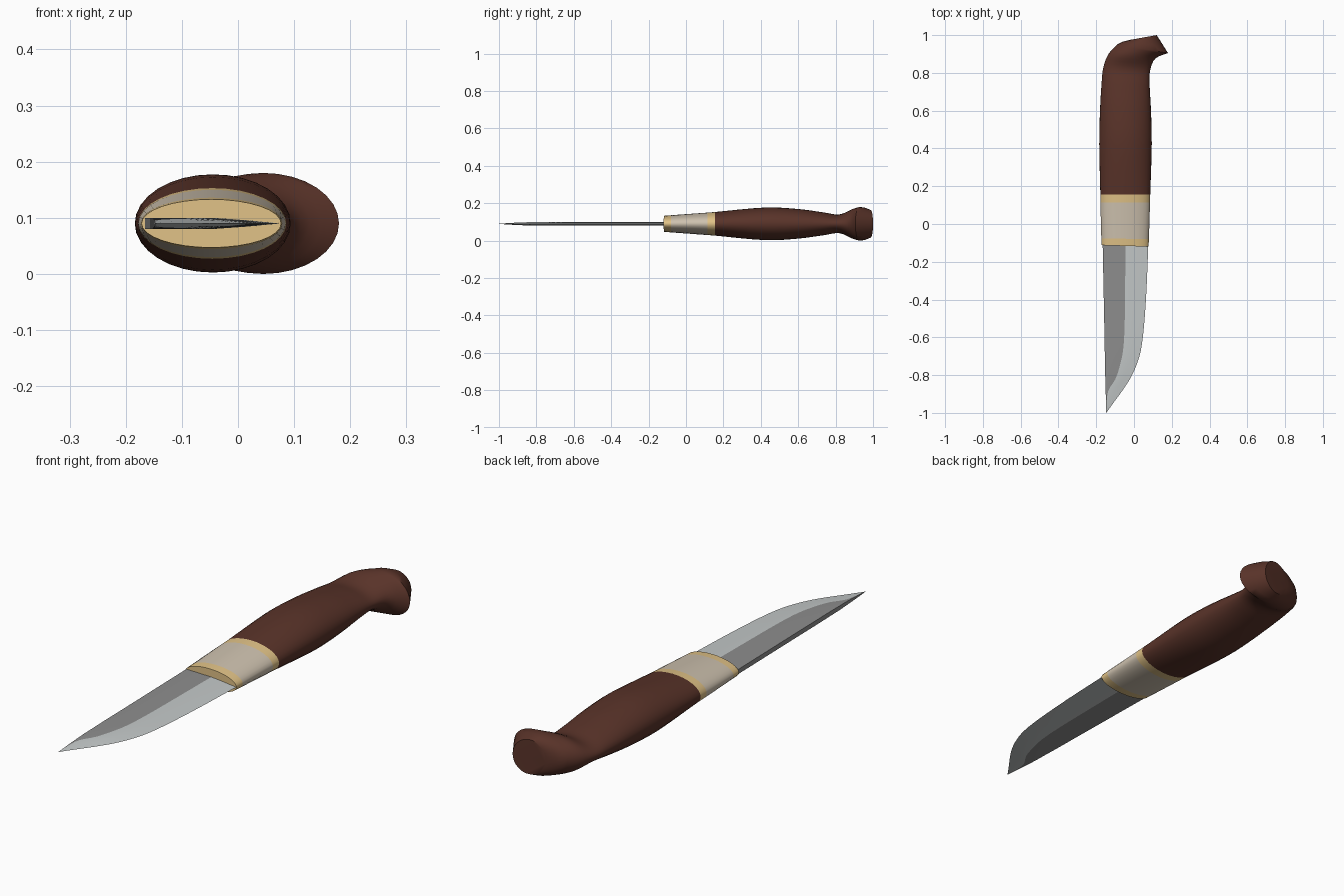
import bpy
from math import cos, sin, pi, radians

MID = 0.09   # height of the knife's centre plane
SIDES = 32

cube = bpy.data.objects.get("Cube")
if cube:
    bpy.data.objects.remove(cube, do_unlink=True)


def material(name, rgb):
    m = bpy.data.materials.new(name)
    m.use_nodes = True
    m.diffuse_color = (*rgb, 1)
    m.node_tree.nodes["Principled BSDF"].inputs["Base Color"].default_value = (*rgb, 1)
    return m


wood = material("red_brown_wood", (0.10, 0.033, 0.022))
bone = material("pale_bone", (0.62, 0.54, 0.43))
brass = material("pale_brass", (0.75, 0.54, 0.24))
steel = material("steel", (0.27, 0.27, 0.27))
bright = material("bright_steel", (0.55, 0.58, 0.58))


def build(name, verts, faces, mats, angle=40):
    mesh = bpy.data.meshes.new(name)
    mesh.from_pydata(verts, [], faces)
    for m in mats:
        mesh.materials.append(m)
    obj = bpy.data.objects.new(name, mesh)
    bpy.context.collection.objects.link(obj)
    bpy.ops.object.select_all(action="DESELECT")
    obj.select_set(True)
    bpy.context.view_layer.objects.active = obj
    bpy.ops.object.mode_set(mode="EDIT")
    bpy.ops.mesh.select_all(action="SELECT")
    bpy.ops.mesh.normals_make_consistent(inside=False)
    bpy.ops.object.mode_set(mode="OBJECT")
    bpy.ops.object.shade_smooth_by_angle(angle=radians(angle))
    return obj


def skin(rings):
    """Quads between equal rings, with a cap at each end."""
    n = len(rings[0])
    verts = [v for ring in rings for v in ring]
    faces = [(r * n + i, r * n + (i + 1) % n, (r + 1) * n + (i + 1) % n, (r + 1) * n + i)
             for r in range(len(rings) - 1) for i in range(n)]
    faces += [tuple(range(n)), tuple(range(len(verts) - n, len(verts)))]
    return verts, faces


def oval(row):
    """Elliptical section from a left edge point, a right edge point and a half height."""
    xl, yl, xr, yr, h = row
    ring = []
    for i in range(SIDES):
        a = 2 * pi * i / SIDES
        t = (1 + cos(a)) / 2
        ring.append((xl + (xr - xl) * t, yl + (yr - yl) * t, MID + h * sin(a)))
    return ring


def smooth_rows(rows, steps=4):
    """Catmull-Rom interpolation between section rows."""
    p = [rows[0]] + rows + [rows[-1]]
    out = []
    for k in range(1, len(p) - 2):
        for s in range(steps):
            t = s / steps
            out.append([b + 0.5 * t * (c - a + t * (2 * a - 5 * b + 4 * c - d + t * (3 * (b - c) + d - a)))
                        for a, b, c, d in zip(p[k - 1], p[k], p[k + 1], p[k + 2])])
    return out + [rows[-1]]


# Handle with hooked pommel
handle_rows = [
    (-0.178, 0.155, 0.086, 0.155, 0.063),
    (-0.184, 0.42, 0.094, 0.42, 0.087),
    (-0.180, 0.60, 0.090, 0.60, 0.079),
    (-0.172, 0.74, 0.083, 0.73, 0.061),
    (-0.162, 0.83, 0.085, 0.81, 0.050),
    (-0.135, 0.90, 0.112, 0.875, 0.078),
    (-0.090, 0.95, 0.180, 0.905, 0.090),
]
end_rows = [(-0.06, 0.965, 0.155, 0.945, 0.087), (-0.02, 0.975, 0.12, 1.0, 0.074)]
build("handle", *skin([oval(r) for r in smooth_rows(handle_rows) + end_rows]), [wood], 50)

# Collar of bone between two brass rings
collar = [(-0.172, -0.112, 0.077, -0.12, 0.043), (-0.173, -0.076, 0.079, -0.08, 0.046),
          (-0.178, 0.115, 0.085, 0.115, 0.060), (-0.178, 0.155, 0.086, 0.155, 0.063)]
for name, mat, a, b in zip(("front_ring", "collar", "rear_ring"), (brass, bone, brass),
                           collar, collar[1:]):
    build(name, *skin([oval(a), oval(b)]), [mat])

# Blade: rows of y, spine x, bevel line x, edge x, half thickness
blade_rows = [
    (-0.10, -0.166, -0.045, 0.076, 0.0100),
    (-0.35, -0.161, -0.047, 0.066, 0.0100),
    (-0.55, -0.157, -0.050, 0.052, 0.0100),
    (-0.67, -0.155, -0.058, 0.036, 0.0100),
    (-0.75, -0.153, -0.075, 0.012, 0.0097),
    (-0.82, -0.152, -0.098, -0.021, 0.0090),
    (-0.88, -0.150, -0.135, -0.060, 0.0075),
    (-0.94, -0.149, -0.145, -0.104, 0.0045),
    (-1.00, -0.148, -0.1475, -0.147, 0.0006),
]


def blade_ring(row):
    y, spine, bevel, edge, h = row
    half = (bevel + edge) / 2
    top = [(spine, h), (bevel, h), (half, 0.58 * h)]
    outline = top + [(edge, 0)] + [(x, -z) for x, z in reversed(top)]
    return [(x, y, MID + z) for x, z in outline]


blade = build("blade", *skin([blade_ring(r) for r in smooth_rows(blade_rows, 3)]), [steel, bright])
for i, poly in enumerate(blade.data.polygons):
    poly.material_index = 1 if i % 7 in (1, 2, 3, 4) and len(poly.vertices) == 4 else 0
